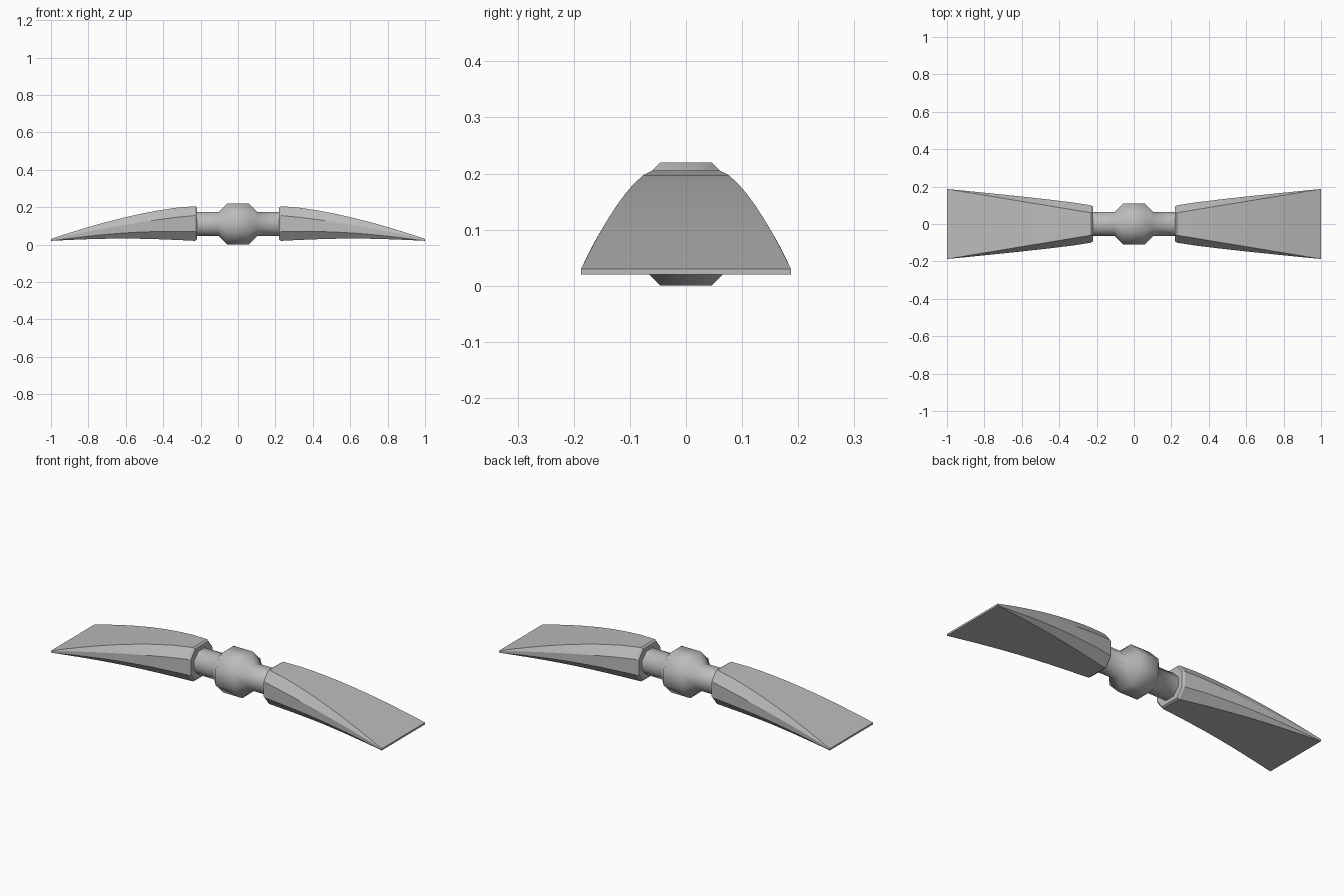
import bpy, bmesh, math

cube = bpy.data.objects.get("Cube")
if cube:
    bpy.data.objects.remove(cube)

grey = bpy.data.materials.new("plain grey")
grey.use_nodes = True
colour = (0.5, 0.5, 0.5, 1)
grey.diffuse_color = colour
grey.node_tree.nodes["Principled BSDF"].inputs["Base Color"].default_value = colour

MID = 0.11  # height of the hub axis


def loft(name, rings, angle):
    """Skin a list of equal-length point rings and cap both ends."""
    bm = bmesh.new()
    loops = [[bm.verts.new(p) for p in ring] for ring in rings]
    n = len(loops[0])
    for a, b in zip(loops, loops[1:]):
        for i in range(n):
            j = (i + 1) % n
            bm.faces.new((a[i], a[j], b[j], b[i]))
    bm.faces.new(loops[0])
    bm.faces.new(loops[-1])
    bmesh.ops.remove_doubles(bm, verts=bm.verts, dist=0.0005)
    bmesh.ops.recalc_face_normals(bm, faces=bm.faces)
    mesh = bpy.data.meshes.new(name)
    bm.to_mesh(mesh)
    bm.free()
    mesh.materials.append(grey)
    obj = bpy.data.objects.new(name, mesh)
    bpy.context.collection.objects.link(obj)
    bpy.ops.object.select_all(action='DESELECT')
    bpy.context.view_layer.objects.active = obj
    obj.select_set(True)
    bpy.ops.object.shade_smooth_by_angle(angle=math.radians(angle))


def octagon(x, apothem):
    """Flat-topped octagon around the x axis."""
    r = apothem / math.cos(math.pi / 8)
    turns = [math.pi * (2 * i + 1) / 8 for i in range(8)]
    return [(x, r * math.cos(a), MID + r * math.sin(a)) for a in turns]


def blade_section(side, t, x=None, scale=1):
    """Chamfered section that widens and flattens from root (0) to tip (1)."""
    x = 0.23 + 0.77 * t if x is None else x
    arch = 0.012 * math.sin(math.pi * t)
    flat = 0.06 + 0.127 * t
    wide = 0.1 + 0.087 * t ** 0.85
    half = [(flat, 0.205 - 0.175 * t ** 1.5),
            (wide, 0.155 - 0.125 * t ** 1.28),
            (wide, 0.07 - 0.05 * t ** 1.3 + arch),
            (flat, 0.02 + arch)]
    ring = half + [(-y, z) for y, z in reversed(half)]
    return [(side * x, y * scale, MID + (z - MID) * scale) for y, z in ring]


# Hub with the two arms that run into the blades
profile = [(0.23, 0.064), (0.104, 0.064), (0.058, 0.11)]
hub = [(-x, r) for x, r in profile] + [(x, r) for x, r in reversed(profile)]
loft("hub_and_arms", [octagon(x, r) for x, r in hub], 60)

# Blades with a small bevel at the root
for side, name in ((1, "left_blade"), (-1, "right_blade")):
    rings = [blade_section(side, 0, 0.22, 0.93)]
    rings += [blade_section(side, i / 8) for i in range(9)]
    loft(name, rings, 25)
